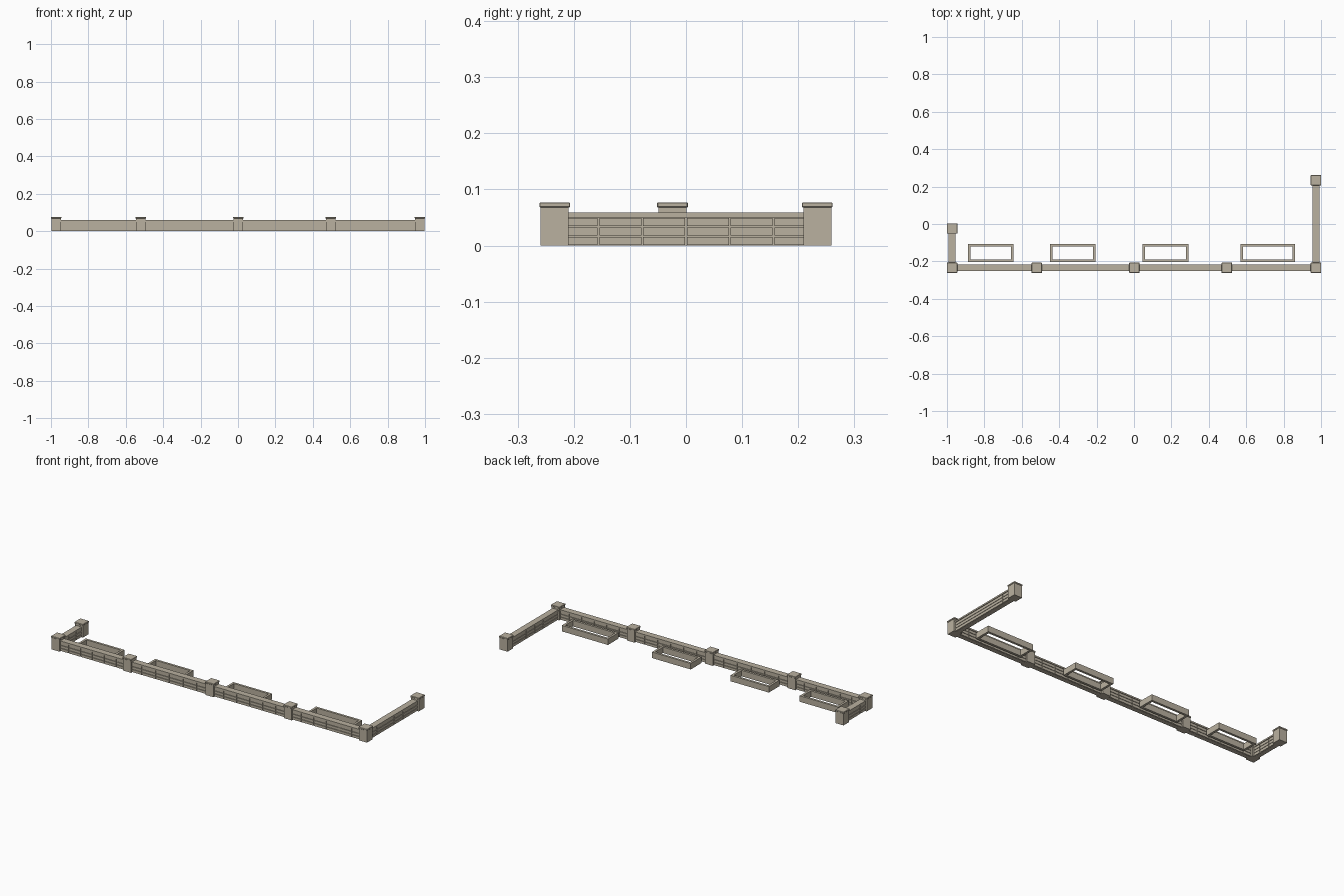
import bpy, bmesh
from mathutils import Vector

if "Cube" in bpy.data.objects:
    bpy.data.objects.remove(bpy.data.objects["Cube"])

stone = bpy.data.materials.new("warm_grey_stone")
stone.diffuse_color = (0.49, 0.44, 0.35, 1)
stone.use_nodes = True
stone.node_tree.nodes["Principled BSDF"].inputs["Base Color"].default_value = stone.diffuse_color


def add_box(bm, lo, hi):
    """Axis-aligned box between two corners."""
    lo, hi = Vector(lo), Vector(hi)
    verts = bmesh.ops.create_cube(bm, size=1)["verts"]
    for v in verts:
        v.co = Vector([(lo[i] + hi[i]) / 2 + v.co[i] * (hi[i] - lo[i]) for i in range(3)])


def make(name, boxes, bevel=0):
    bm = bmesh.new()
    for lo, hi in boxes:
        add_box(bm, lo, hi)
    mesh = bpy.data.meshes.new(name)
    bm.to_mesh(mesh)
    bm.free()
    mesh.materials.append(stone)
    ob = bpy.data.objects.new(name, mesh)
    bpy.context.collection.objects.link(ob)
    if bevel:
        mod = ob.modifiers.new("edge", "BEVEL")
        mod.width, mod.segments = bevel, 1
    return ob


def pillar(x, y):
    """Square post with a slightly wider chamfered cap."""
    r, c = 0.025, 0.0275
    make("post", [((x - r, y - r, 0), (x + r, y + r, 0.069))])
    make("post_cap", [((x - c, y - c, 0.068), (x + c, y + c, 0.077))], 0.0015)


def wall(start, end, fixed, along_x, count):
    """Three courses of blocks on a recessed core, topped by a coping."""
    def span(a, b, half, z0, z1):
        if along_x:
            return (a, fixed - half, z0), (b, fixed + half, z1)
        return (fixed - half, a, z0), (fixed + half, b, z1)

    step, gap = (end - start) / count, 0.0014
    make("wall_core", [span(start, end, 0.0115, 0, 0.051)])
    make("wall_blocks", [
        span(start + i * step + gap, start + (i + 1) * step - gap, 0.0155,
             0.001 + row * 0.0168, 0.0155 + row * 0.0168)
        for i in range(count) for row in range(3)])
    make("wall_coping", [span(start, end, 0.018, 0.0505, 0.059)])


def planter(x0, x1):
    """Open rectangular border frame."""
    y0, y1, t, h = -0.203, -0.107, 0.013, 0.034
    make("planter_border", [
        ((x0, y0, 0), (x1, y0 + t, h)), ((x0, y1 - t, 0), (x1, y1, h)),
        ((x0, y0 + t, 0), (x0 + t, y1 - t, h)), ((x1 - t, y0 + t, 0), (x1, y1 - t, h))])


# Posts
front, back, side = -0.234, 0.234, 0.9725
post_x = [-side, -0.52, 0.002, 0.496, side]
for x in post_x:
    pillar(x, front)
pillar(-side, -0.024)
pillar(side, back)

# Front and side walls
for a, b in zip(post_x, post_x[1:]):
    wall(a, b, front, True, 6)
wall(front, -0.024, -side, False, 3)
wall(front, back, side, False, 6)

# Planter borders behind the front wall
for x0, x1 in [(-0.888, -0.644), (-0.449, -0.206), (0.045, 0.291), (0.569, 0.861)]:
    planter(x0, x1)
